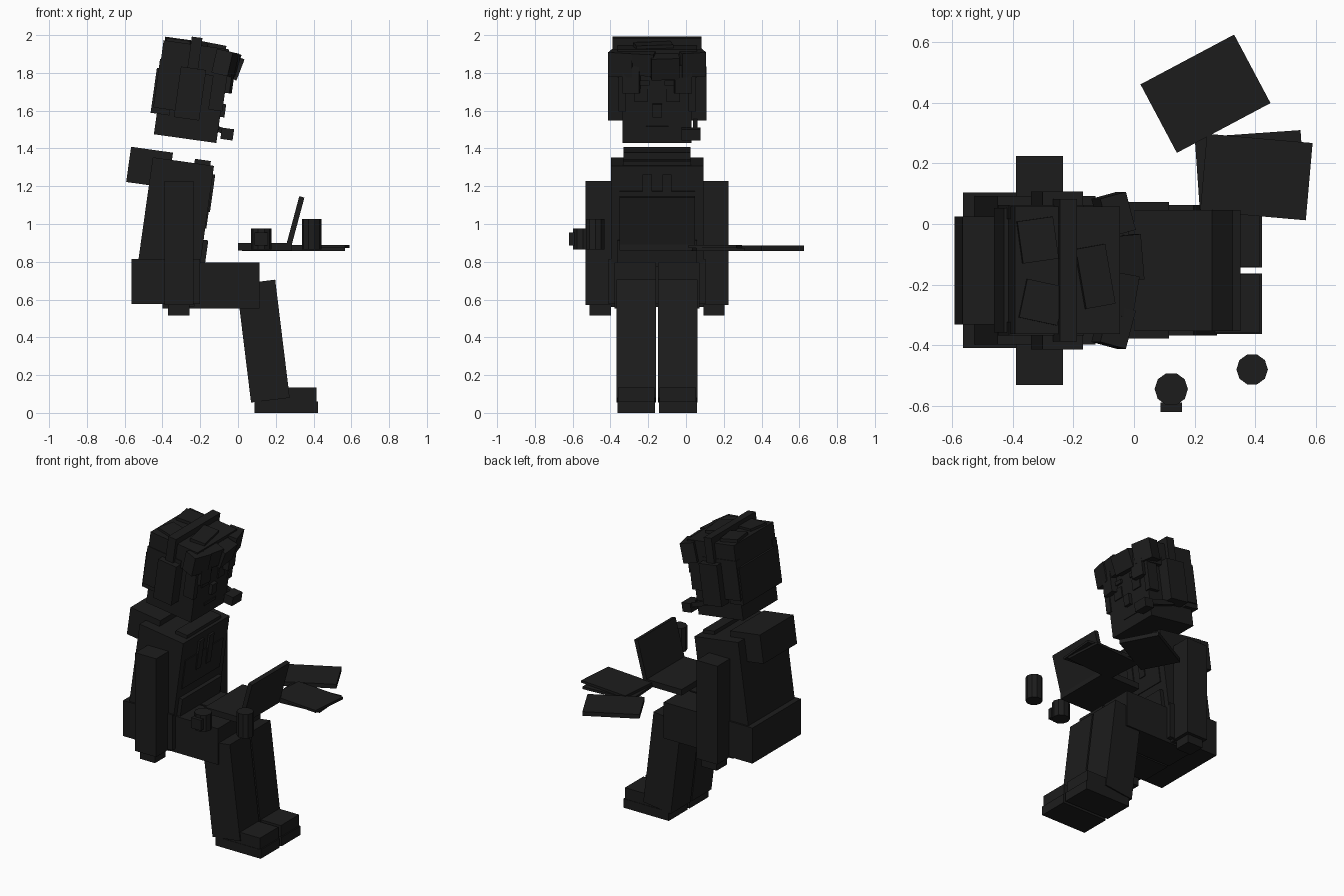
import bpy, bmesh
from math import radians, pi
from mathutils import Matrix, Vector

CY = -0.153  # mid-plane of the seated figure
mat = bpy.data.materials.new("black")
mat.diffuse_color = (0.012, 0.012, 0.012, 1)


def finish(name, bm, M):
    me = bpy.data.meshes.new(name)
    bm.to_mesh(me)
    bm.free()
    me.materials.append(mat)
    ob = bpy.data.objects.new(name, me)
    ob.matrix_world = M
    bpy.context.collection.objects.link(ob)
    return ob


def box(name, x, y, z, frame=None, rot=(0, 0, 0)):
    """Box from three (min, max) ranges inside a frame, turned about its own centre."""
    bm = bmesh.new()
    bmesh.ops.create_cube(bm, size=1)
    bmesh.ops.scale(bm, verts=bm.verts, vec=(x[1] - x[0], y[1] - y[0], z[1] - z[0]))
    M = Matrix.Translation(((x[0] + x[1]) / 2, (y[0] + y[1]) / 2, (z[0] + z[1]) / 2))
    for ang, ax in zip(rot, "XYZ"):
        M = M @ Matrix.Rotation(radians(ang), 4, ax)
    return finish(name, bm, (frame or Matrix()) @ M)


def cyl(name, x, y, z0, z1, r, sides=10):
    bm = bmesh.new()
    bmesh.ops.create_cone(bm, cap_ends=True, segments=sides, radius1=r, radius2=r, depth=z1 - z0)
    return finish(name, bm, Matrix.Translation((x, y, (z0 + z1) / 2)) @ Matrix.Rotation(pi / 2, 4, 'Z'))


def tilted(x, z, deg):
    return Matrix.Translation((x, CY, z)) @ Matrix.Rotation(radians(deg), 4, 'Y')


def pair(name, x, y, z, frame, rot=(0, 0, 0)):
    box(name + "_left", x, y, z, frame, rot)
    box(name + "_right", x, (-y[1], -y[0]), z, frame, (-rot[0], rot[1], -rot[2]))


BODY = tilted(-0.36, 0.80, 8)
HEAD = tilted(-0.28, 1.452, 8)
FLAT = tilted(0, 0, 0)
SHIN = tilted(0.133, 0.38, -7)

# torso and hooded top
box("torso", (-0.167, 0.16), (-0.245, 0.245), (-0.22, 0.535), BODY)
box("chest_panel", (0.1, 0.166), (-0.2, 0.2), (0.2, 0.40), BODY)
box("front_pocket", (0.1, 0.185), (-0.21, 0.21), (0.0, 0.14), BODY)
box("collar", (0.055, 0.14), (-0.18, 0.18), (0.46, 0.558), BODY)
pair("drawstring", (0.15, 0.173), (0.028, 0.077), (0.29, 0.49), BODY)
box("hood", (-0.58, -0.356), (-0.178, 0.178), (1.206, 1.394), FLAT, (0, 8, 0))
box("hem", (-0.565, -0.2), (-0.257, 0.257), (0.577, 0.815), FLAT)

# arms and hands
pair("arm", (-0.39, -0.235), (0.243, 0.378), (0.57, 1.228), FLAT)
pair("hand", (-0.37, -0.258), (0.245, 0.357), (0.515, 0.6), FLAT)

# legs and shoes
pair("thigh", (-0.40, 0.115), (0.006, 0.225), (0.553, 0.795), FLAT)
pair("shin", (-0.103, 0.103), (0.006, 0.215), (-0.315, 0.315), SHIN)
pair("shoe", (0.09, 0.415), (0.013, 0.207), (0.05, 0.135), FLAT)
pair("sole", (0.088, 0.423), (0.01, 0.21), (0, 0.06), FLAT)

# head and face
box("head", (-0.167, 0.167), (-0.183, 0.183), (0, 0.48), HEAD)
pair("eye", (0.16, 0.175), (0.05, 0.12), (0.22, 0.29), HEAD)
pair("brow", (0.16, 0.18), (0.04, 0.13), (0.31, 0.335), HEAD)
box("nose", (0.16, 0.19), (-0.025, 0.025), (0.14, 0.21), HEAD)
box("mouth", (0.16, 0.172), (-0.06, 0.06), (0.07, 0.09), HEAD)

# hair
box("hair_cap", (-0.185, 0.165), (-0.21, 0.21), (0.35, 0.5), HEAD)
box("hair_back", (-0.2, -0.1), (-0.205, 0.205), (0.11, 0.35), HEAD)
pair("hair_side", (-0.19, 0.06), (0.17, 0.215), (0.14, 0.40), HEAD)
pair("sideburn", (0.1, 0.175), (0.165, 0.205), (0.17, 0.40), HEAD)
pair("fringe_outer", (0.11, 0.2), (0.12, 0.25), (0.36, 0.49), HEAD, (0, 5, 15))
pair("fringe_strand", (0.14, 0.205), (0.09, 0.18), (0.27, 0.42), HEAD, (0, 0, 8))
box("fringe_middle", (0.12, 0.235), (-0.035, 0.115), (0.355, 0.475), HEAD, (0, 13, 5))
box("fringe_offset", (0.11, 0.215), (-0.15, -0.01), (0.37, 0.49), HEAD, (0, 8, -10))
box("hair_tuft_back", (-0.17, -0.05), (0.03, 0.17), (0.44, 0.52), HEAD, (0, 0, 8))
box("hair_tuft_side", (-0.16, -0.03), (-0.17, -0.04), (0.44, 0.515), HEAD, (0, 0, -12))
box("hair_tuft_front", (0.03, 0.13), (-0.12, 0.08), (0.44, 0.52), HEAD, (0, 3, 10))

# headset with microphone
box("headset_band", (-0.04, 0.017), (-0.235, 0.235), (0.49, 0.54), HEAD)
pair("headset_arm", (-0.04, 0.017), (0.2, 0.235), (0.33, 0.53), HEAD)
pair("ear_cup", (-0.075, 0.06), (0.18, 0.261), (0.105, 0.375), HEAD)
box("microphone_boom", (0.0, 0.235), (0.19, 0.215), (0.07, 0.1), HEAD, (0, 12, 0))
box("microphone", (0.185, 0.25), (0.13, 0.23), (0.025, 0.085), HEAD)

# laptop
box("laptop_base", (0.0, 0.285), (-0.2, 0.2), (0.86, 0.9), FLAT)
box("laptop_screen", (0.29, 0.318), (-0.2, 0.2), (0.885, 1.148), FLAT, (0, 15, 0))

# papers
for name, x, y, z, a in (("paper_far", 0.236, 0.43, (0.857, 0.885), 28),
                         ("paper_lower", 0.384, 0.17, (0.857, 0.873), 4),
                         ("paper_upper", 0.404, 0.155, (0.873, 0.889), -5)):
    box(name, (x - 0.175, x + 0.175), (y - 0.128, y + 0.128), z, None, (0, 0, a))

# mug and can
cyl("mug", 0.123, -0.545, 0.865, 0.975, 0.055)
box("mug_handle", (0.087, 0.159), (-0.62, -0.59), (0.885, 0.955))
cyl("drink_can", 0.39, -0.48, 0.865, 1.026, 0.052)
